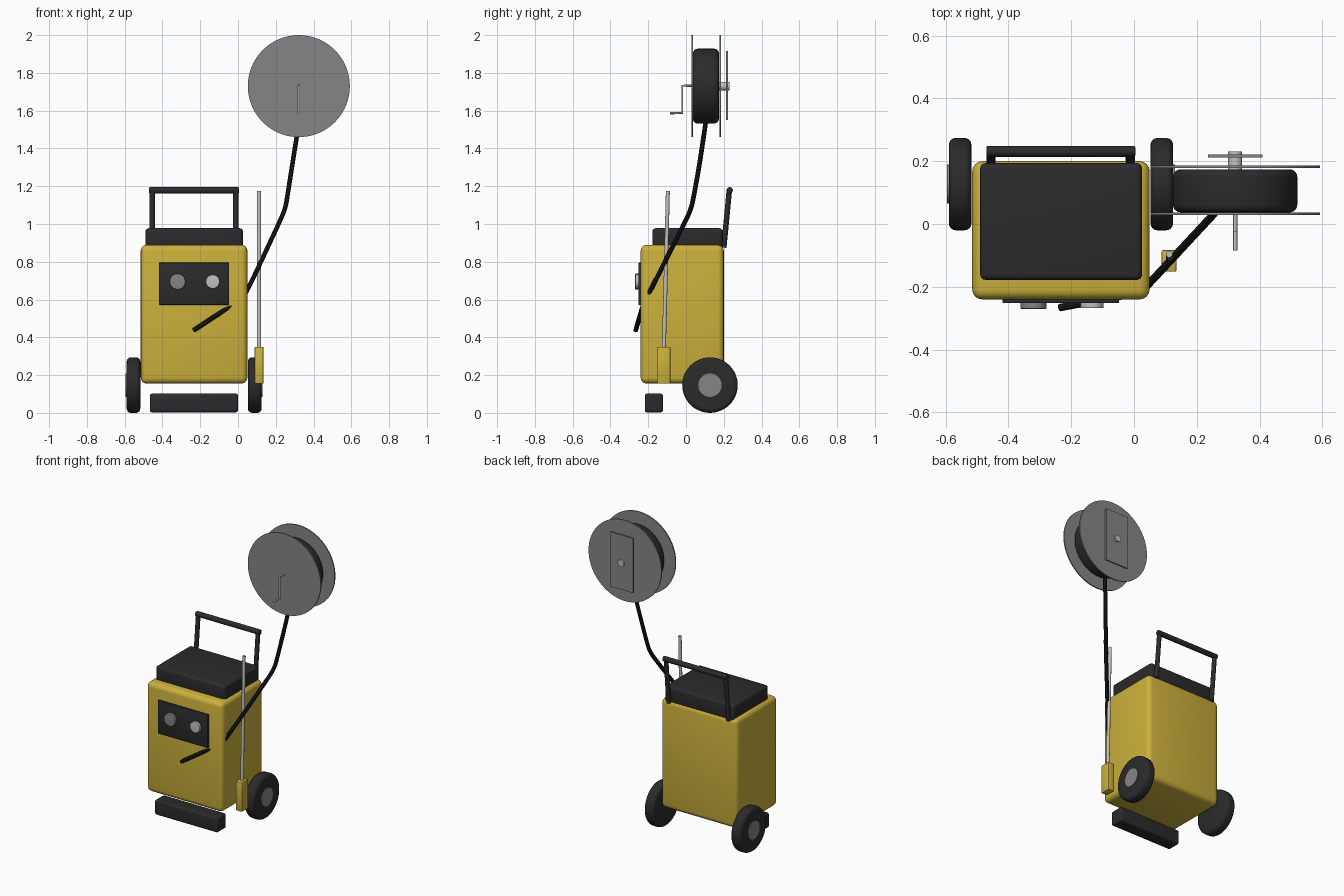
import bpy, math
from mathutils import Vector

if "Cube" in bpy.data.objects:
    bpy.data.objects.remove(bpy.data.objects["Cube"])


def mat(name, r, g, b):
    m = bpy.data.materials.new(name)
    m.diffuse_color = (r, g, b, 1)
    m.use_nodes = True
    m.node_tree.nodes["Principled BSDF"].inputs["Base Color"].default_value = m.diffuse_color
    return m


YELLOW = mat("yellow", 0.60, 0.44, 0.045)
BLACK = mat("charcoal", 0.024, 0.024, 0.024)
RUBBER = mat("hose black", 0.011, 0.011, 0.011)
GREY = mat("mid grey", 0.235, 0.235, 0.235)
SILVER = mat("silver", 0.53, 0.53, 0.53)


def finish(ob, name, material, bevel=0, segs=4):
    ob.name = name
    ob.data.materials.clear()
    ob.data.materials.append(material)
    bpy.ops.object.transform_apply(location=False, rotation=True, scale=True)
    if bevel:
        mod = ob.modifiers.new("bevel", 'BEVEL')
        mod.width, mod.segments, mod.limit_method = bevel, segs, 'ANGLE'
        bpy.ops.object.modifier_apply(modifier="bevel")
    bpy.ops.object.shade_smooth_by_angle(angle=math.radians(35))
    return ob


def box(name, x, y, z, material, bevel=0, segs=4):
    """Box from (min, max) ranges."""
    bpy.ops.mesh.primitive_cube_add(size=1, location=[sum(r) / 2 for r in (x, y, z)])
    ob = bpy.context.object
    ob.scale = [r[1] - r[0] for r in (x, y, z)]
    return finish(ob, name, material, bevel, segs)


def rod(name, a, b, radius, material, bevel=0, verts=48):
    """Cylinder between two points."""
    a, b = Vector(a), Vector(b)
    bpy.ops.mesh.primitive_cylinder_add(vertices=verts, radius=radius, depth=(b - a).length,
                                        location=(a + b) / 2)
    ob = bpy.context.object
    ob.rotation_euler = (b - a).to_track_quat('Z', 'Y').to_euler()
    return finish(ob, name, material, bevel)


def tube(name, points, radius, material, smooth=False):
    """Swept round tube through points."""
    cu = bpy.data.curves.new(name, 'CURVE')
    cu.dimensions = '3D'
    cu.bevel_depth, cu.bevel_resolution, cu.use_fill_caps = radius, 3, True
    sp = cu.splines.new('NURBS' if smooth else 'POLY')
    sp.points.add(len(points) - 1)
    for p, co in zip(sp.points, points):
        p.co = (*co, 1)
    if smooth:
        sp.order_u, sp.use_endpoint_u, sp.resolution_u = 3, True, 8
    ob = bpy.data.objects.new(name, cu)
    bpy.context.collection.objects.link(ob)
    bpy.ops.object.select_all(action='DESELECT')
    ob.select_set(True)
    bpy.context.view_layer.objects.active = ob
    bpy.ops.object.convert(target='MESH')
    return finish(bpy.context.object, name, material)


# Machine body, lid and front foot
box("body", (-0.515, 0.05), (-0.24, 0.20), (0.155, 0.89), YELLOW, 0.032)
box("lid", (-0.49, 0.026), (-0.178, 0.194), (0.87, 0.978), BLACK, 0.018)
box("front_foot", (-0.467, 0.0), (-0.218, -0.122), (0.003, 0.102), BLACK, 0.012)

# Push handle
for side, x in (("left", -0.455), ("right", -0.012)):
    rod("handle_post_" + side, (x, 0.2, 0.875), (x, 0.229, 1.175), 0.0145, BLACK, verts=24)
rod("handle_bar", (-0.47, 0.231, 1.178), (0.004, 0.231, 1.178), 0.017, BLACK, 0.004, 24)

# Wheels, mirrored about the body centre
MID = -0.2325
for side, s in (("left", -1), ("right", 1)):
    rod("tyre_" + side, (MID + s * 0.285, 0.127, 0.147), (MID + s * 0.357, 0.127, 0.147),
        0.147, BLACK, 0.022)
    rod("hub_" + side, (MID + s * 0.33, 0.127, 0.147), (MID + s * 0.363, 0.127, 0.147),
        0.062, GREY)

# Control panel with gauge and knob
box("control_panel", (-0.418, -0.048), (-0.252, -0.235), (0.572, 0.795), BLACK, 0.003, 2)
rod("gauge", (-0.32, -0.24, 0.695), (-0.32, -0.27, 0.695), 0.042, GREY, 0.003)
rod("knob", (-0.134, -0.24, 0.695), (-0.134, -0.268, 0.695), 0.037, SILVER, 0.003)

# Spray wand in its holder
box("wand_holder", (0.088, 0.135), (-0.152, -0.083), (0.155, 0.35), YELLOW, 0.005, 2)
rod("wand", (0.112, -0.118, 0.3), (0.112, -0.096, 1.175), 0.0105, SILVER, verts=24)

# Hose reel
RX, RZ = 0.322, 1.73
rod("reel_front_disc", (RX, 0.029, RZ), (RX, 0.037, RZ), 0.27, GREY, verts=96)
rod("reel_back_disc", (RX, 0.178, RZ), (RX, 0.186, RZ), 0.27, GREY, verts=96)
rod("wound_hose", (RX, 0.037, RZ), (RX, 0.174, RZ), 0.198, BLACK, 0.024, 64)
rod("reel_shaft", (RX, 0.17, RZ), (RX, 0.231, RZ), 0.0225, SILVER, verts=32)
box("wall_plate", (0.236, 0.409), (0.212, 0.222), (1.55, 1.915), GREY)
tube("crank", [(RX, 0.031, RZ + 0.002), (RX, -0.02, RZ + 0.002), (RX, -0.02, 1.587),
               (RX, -0.084, 1.587)], 0.007, SILVER)

# Hose running from the reel, through the body, out of the front
tube("hose", [(0.33, 0.11, 1.58), (0.296, 0.081, 1.37), (0.262, 0.042, 1.15),
              (0.25, 0.027, 1.08), (0.215, -0.01, 1.0), (0.05, -0.188, 0.648),
              (0.02, -0.217, 0.6), (-0.08, -0.237, 0.54), (-0.235, -0.266, 0.437)],
     0.0125, RUBBER, True)
